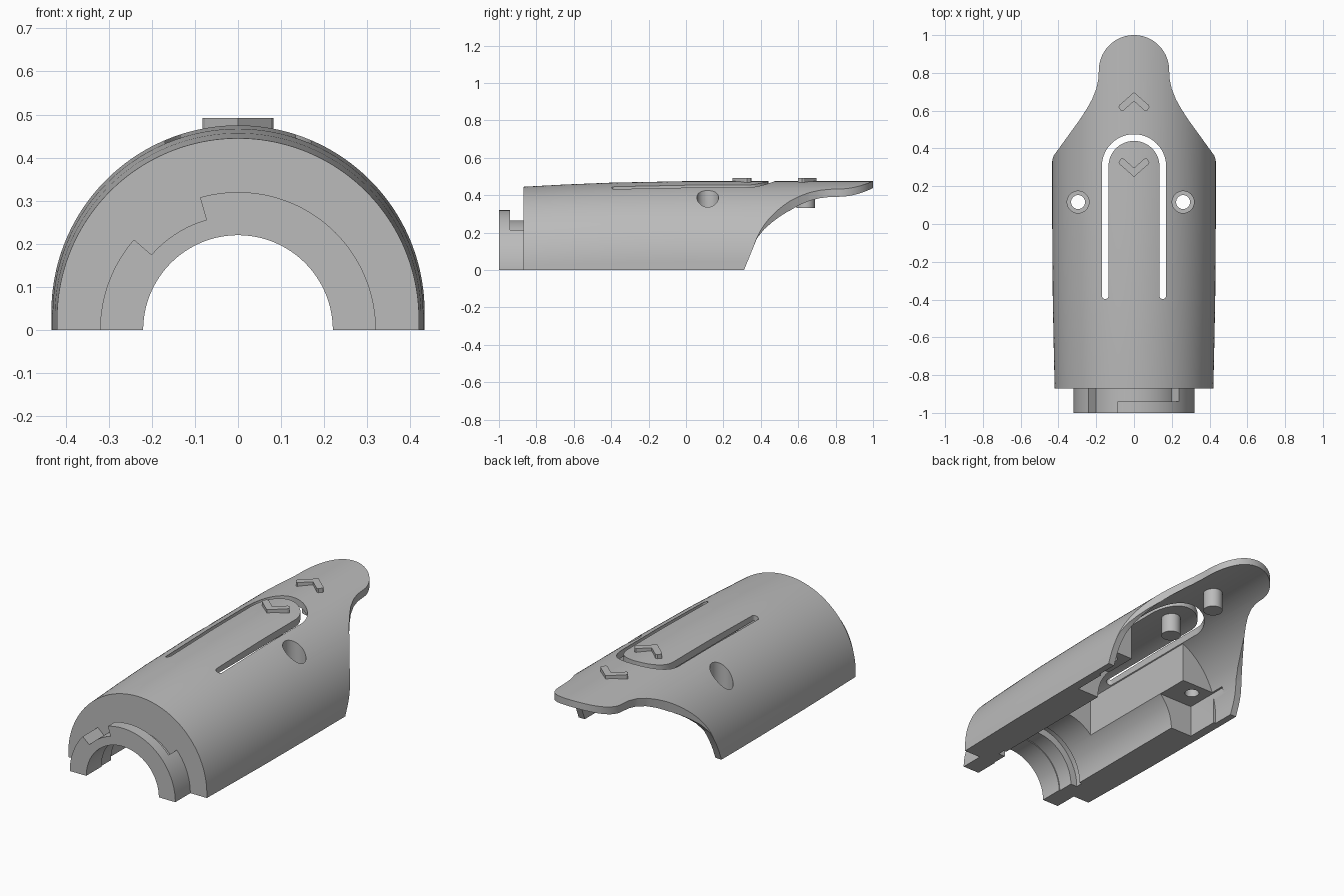
import bpy, bmesh
from math import pi, sin, cos, radians

cube = bpy.data.objects.get("Cube")
if cube:
    bpy.data.objects.remove(cube, do_unlink=True)

grey = bpy.data.materials.new("plain grey")
grey.use_nodes = True
grey.diffuse_color = (0.5, 0.5, 0.5, 1)
grey.node_tree.nodes["Principled BSDF"].inputs["Base Color"].default_value = (0.5, 0.5, 0.5, 1)


def loft(name, sections):
    """Closed solid skinned through equal-length rings of 3D points."""
    bm = bmesh.new()
    rings = [[bm.verts.new(p) for p in s] for s in sections]
    n = len(rings[0])
    for a, b in zip(rings, rings[1:]):
        for i in range(n):
            j = (i + 1) % n
            bm.faces.new((a[i], a[j], b[j], b[i]))
    bm.faces.new(rings[0])
    bm.faces.new(rings[-1])
    bmesh.ops.recalc_face_normals(bm, faces=bm.faces)
    if bm.calc_volume(signed=True) < 0:
        bmesh.ops.reverse_faces(bm, faces=bm.faces)
    me = bpy.data.meshes.new(name)
    bm.to_mesh(me)
    bm.free()
    me.materials.append(grey)
    ob = bpy.data.objects.new(name, me)
    bpy.context.collection.objects.link(ob)
    return ob


def prism(name, pts, axis, lo, hi):
    place = {"x": lambda a, b, t: (t, a, b),
             "y": lambda a, b, t: (a, t, b),
             "z": lambda a, b, t: (a, b, t)}[axis]
    return loft(name, [[place(a, b, t) for a, b in pts] for t in (lo, hi)])


def arc(cx, cy, r, a0, a1, n=48):
    angles = [radians(a0 + (a1 - a0) * i / n) for i in range(n + 1)]
    return [(cx + r * cos(a), cy + r * sin(a)) for a in angles]


def circle(cx, cy, r, n=48):
    return arc(cx, cy, r, 0, 360, n)[:-1]


def rect(x0, x1, y0, y1):
    return [(x0, y0), (x1, y0), (x1, y1), (x0, y1)]


def sector(r0, r1, a0, a1, n=64):
    return arc(0, 0, r1, a0, a1, n) + arc(0, 0, r0, a1, a0, n)


def arch(r, centre, base, n=96):
    return [(r, base)] + arc(0, centre, r, 0, 180, n) + [(-r, base)]


def combine(target, cutter, op="DIFFERENCE"):
    mod = target.modifiers.new("cut", "BOOLEAN")
    mod.operation, mod.solver, mod.object = op, "EXACT", cutter
    mod.use_hole_tolerant = True
    bpy.context.view_layer.objects.active = target
    bpy.ops.object.modifier_apply(modifier=mod.name)
    bpy.data.objects.remove(cutter, do_unlink=True)


def smooth(ob):
    bpy.ops.object.select_all(action="DESELECT")
    ob.select_set(True)
    bpy.context.view_layer.objects.active = ob
    bpy.ops.object.shade_smooth_by_angle(angle=radians(25))


# Half-round body, slightly tapered towards the front
profile = [(-0.87, 0.42, 0.025), (-0.65, 0.425, 0.032), (-0.4, 0.43, 0.037),
           (0, 0.433, 0.042), (1.05, 0.433, 0.042)]
body = loft("body_shell", [[(x, y, z) for x, z in arch(r, c, 0)] for y, r, c in profile])

# One cutter for the inside: hollow rear, central cavity, pocket under the bosses
inside = prism("inside", arch(0.396, 0.042, -0.1), "y", -0.56, 1.2)
for x0, x1 in ((-0.6, -0.175), (0.175, 0.6)):
    combine(inside, prism("solid_side", rect(x0, x1, -0.7, 0.19), "z", -0.3, 0.7))
combine(inside, prism("boss_pocket", rect(-0.383, 0.383, -0.13, 0.177), "y", 0.005, 0.27), "UNION")
combine(body, inside)

# Stepped bore
bore = [(-1, 0.225), (-0.78, 0.225), (-0.78, 0.265), (-0.74, 0.265), (-0.74, 0.25), (0.02, 0.25)]
combine(body, loft("bore", [[(x, y, z) for x, z in circle(0, 0, r, 96)] for y, r in bore]))

# U-shaped slot that frees the spring button
mid, cy, end = 0.1525, 0.305, -0.38
slot = (arc(0, cy, 0.17, 0, 180) + arc(-mid, end, 0.0175, 180, 360, 10)[1:]
        + arc(0, cy, 0.135, 180, 0) + arc(mid, end, 0.0175, 180, 360, 10)[:-1])
# the inner leg ends are shared with the rounded slot ends
combine(body, prism("slot", slot, "z", 0.3, 0.6))

# Counterbored screw holes
for x in (-0.296, 0.26):
    combine(body, prism("screw_hole", circle(x, 0.116, 0.037), "z", 0.05, 0.6))
    combine(body, prism("counterbore", circle(x, 0.116, 0.058), "z", 0.25, 0.6))

# Rear outline narrowing into a rounded tongue
side = [(0.5, 0.26), (0.434, 0.35), (0.285, 0.555), (0.25, 0.61), (0.222, 0.66),
        (0.2, 0.715), (0.189, 0.765)]
outline = ([(0.5, -1)] + side + arc(0, 0.814, 0.186, 0, 180)
           + [(-x, y) for x, y in reversed(side)] + [(-0.5, -1)])
combine(body, prism("outline", outline, "z", -0.1, 1), "INTERSECT")
slant = [(0.29, -0.05), (0.38, 0.17), (0.42, 0.22), (0.46, 0.255), (0.5, 0.285),
         (0.55, 0.316), (1.2, 0.316), (1.2, -0.05)]
combine(body, prism("rear_slant", slant, "x", -0.6, 0.6))
smooth(body)

# Front collar with bayonet notch and groove
collar = prism("front_collar", sector(0.22, 0.32, 0, 180, 96), "y", -1, -0.87)
combine(collar, prism("notch", sector(0.266, 0.4, 106, 139), "y", -1.1, -0.8))
combine(collar, prism("groove", sector(0.266, 0.4, 42, 120), "y", -0.94, -0.8))
smooth(collar)

# Raised chevrons and the pins beneath them
half = [(0.077, 0.63), (0.082, 0.62), (0.069, 0.6), (0.059, 0.598)]
chevron = [(0, 0.698)] + half + [(0, 0.65)] + [(-x, y) for x, y in reversed(half)]
flipped = [(x, 0.947 - y) for x, y in chevron]
for label, pts, y in (("tongue", chevron, 0.64), ("button", flipped, 0.3)):
    prism(label + "_chevron", pts, "z", 0.45, 0.492)
    smooth(prism(label + "_pin", circle(0, y, 0.05), "z", 0.332, 0.45))
